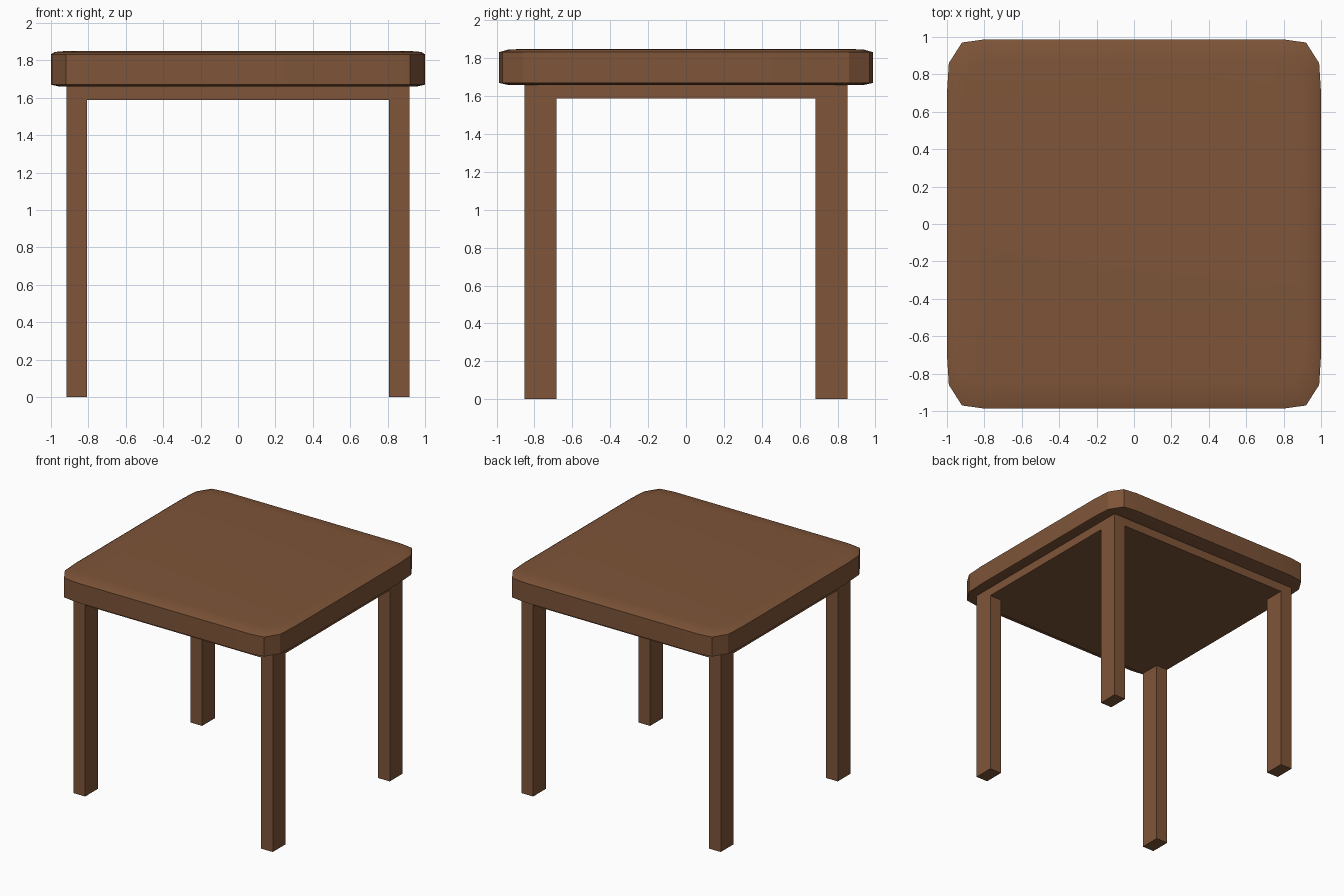
import bpy, bmesh

if "Cube" in bpy.data.objects:
    bpy.data.objects.remove(bpy.data.objects["Cube"])

wood = bpy.data.materials.new("brown wood")
wood.diffuse_color = (0.21, 0.09, 0.04, 1)
wood.use_nodes = True
wood.node_tree.nodes["Principled BSDF"].inputs["Base Color"].default_value = wood.diffuse_color


def finish(name, bm):
    bmesh.ops.recalc_face_normals(bm, faces=bm.faces)
    me = bpy.data.meshes.new(name)
    bm.to_mesh(me)
    bm.free()
    me.materials.append(wood)
    ob = bpy.data.objects.new(name, me)
    bpy.context.collection.objects.link(ob)
    return ob


def box(name, x0, x1, y0, y1, z0, z1):
    bm = bmesh.new()
    bmesh.ops.create_cube(bm, size=1)
    for v in bm.verts:
        v.co.x = x0 + (v.co.x + 0.5) * (x1 - x0)
        v.co.y = y0 + (v.co.y + 0.5) * (y1 - y0)
        v.co.z = z0 + (v.co.z + 0.5) * (z1 - z0)
    return finish(name, bm)


# Tabletop: rounded square outline, stacked rings with softened edges
quarter = [(1, 0.70), (0.99, 0.86), (0.92, 0.97), (0.80, 0.987)]
outline = quarter + [(-x, y) for x, y in reversed(quarter)]
outline += [(-x, -y) for x, y in outline]
rings = [(0.955, 0.955, 1.66), (1, 1, 1.67), (1, 1, 1.832),
         (0.98, 0.955, 1.845), (0.92, 0.87, 1.85)]
bm = bmesh.new()
loops = [[bm.verts.new((x * sx, y * sy, z)) for x, y in outline]
         for sx, sy, z in rings]
n = len(outline)
for a, b in zip(loops, loops[1:]):
    for i in range(n):
        j = (i + 1) % n
        bm.faces.new((a[i], a[j], b[j], b[i]))
bm.faces.new(loops[0])
bm.faces.new(loops[-1])
top = finish("tabletop", bm)
top.data.shade_smooth()
top.data.set_sharp_from_angle(angle=0.49)

# Solid support panel under the top
box("under_panel", -0.917, 0.917, -0.853, 0.853, 1.588, 1.665)

# Four straight legs
for sx, side in ((-1, "left"), (1, "right")):
    for sy, end in ((-1, "front"), (1, "back")):
        xs = sorted((sx * 0.808, sx * 0.917))
        ys = sorted((sy * 0.683, sy * 0.853))
        box(f"{end}_{side}_leg", *xs, *ys, 0, 1.588)
